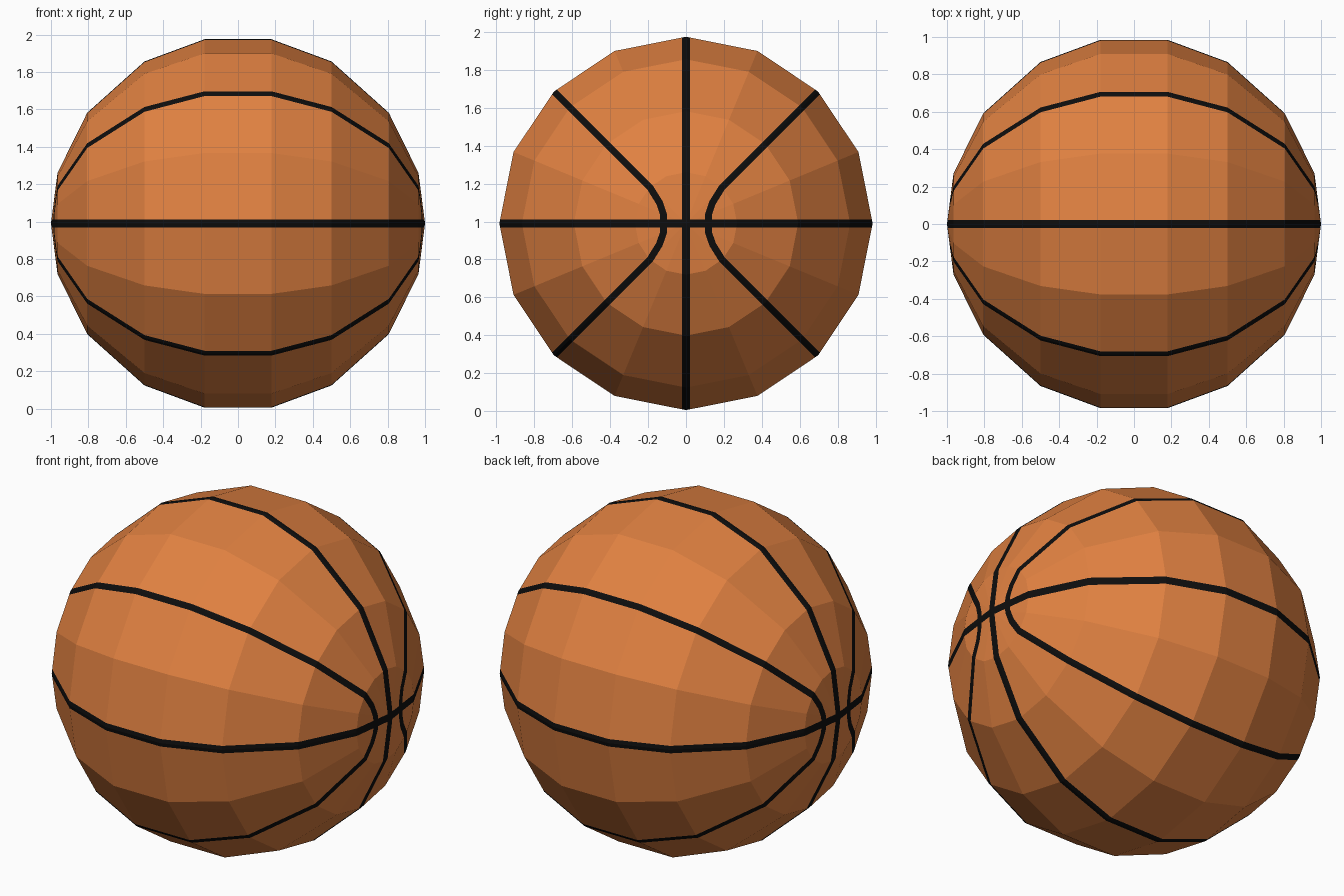
import bpy, bmesh, math
from mathutils import Vector

if "Cube" in bpy.data.objects:
    bpy.data.objects.remove(bpy.data.objects["Cube"])

CZ = 0.99           # height of the ball centre
CAP_X = 0.965       # where the end caps begin
W_MAIN, W_SIDE = 0.022, 0.018   # half widths of the seams


def material(name, rgb):
    m = bpy.data.materials.new(name)
    m.diffuse_color = (*rgb, 1)
    m.use_nodes = True
    m.node_tree.nodes["Principled BSDF"].inputs["Base Color"].default_value = m.diffuse_color
    return m


# ball: half profile spun in 16 steps about the x axis
half = [(0.178, 0.985), (0.5, 0.866), (0.806, 0.592), (CAP_X, 0.27), (1.0, 0.0)]
profile = [(-x, r) for x, r in reversed(half)] + half
bm = bmesh.new()
vs = [bm.verts.new((x, 0, r)) for x, r in profile]
es = [bm.edges.new(p) for p in zip(vs, vs[1:])]
bmesh.ops.spin(bm, geom=vs + es, cent=(0, 0, 0), axis=(1, 0, 0),
               angle=2 * math.pi, steps=16, use_duplicate=False)
bmesh.ops.remove_doubles(bm, verts=bm.verts[:], dist=1e-4)
bmesh.ops.recalc_face_normals(bm, faces=bm.faces[:])


def in_cap(f):
    return abs(f.calc_center_median().x) > CAP_X


def cut(a, b, w, test):
    """Slice chosen faces on both sides of the line a-b (in y, z)."""
    n = Vector((0, -(b[1] - a[1]), b[0] - a[0])).normalized()
    for s in (-w, w):
        faces = [f for f in bm.faces if test(f)]
        edges = {e for f in faces for e in f.edges}
        verts = {v for f in faces for v in f.verts}
        bmesh.ops.bisect_plane(bm, geom=list(verts) + list(edges) + faces, dist=1e-5,
                               plane_co=Vector((0, *a)) + n * s, plane_no=n)


def seg_dist(p, a, b):
    a, b = Vector(a), Vector(b)
    t = max(0, min(1, (p - a).dot(b - a) / (b - a).length_squared))
    return (p - a - (b - a) * t).length


# seam lines seen along x: a cross, and two bent side seams
cross = [((-1, 0), (1, 0)), ((0, -1), (0, 1))]
bend = [(0.19, 0.19), (0.14, 0.11), (0.118, 0.045),
        (0.118, -0.045), (0.14, -0.11), (0.19, -0.19)]
bends = [((s * a[0], a[1]), (s * b[0], b[1]))
         for s in (-1, 1) for a, b in zip(bend, bend[1:])]
diagonals = [((-1, -1), (1, 1)), ((-1, 1), (1, -1))]

for a, b in cross:
    cut(a, b, W_MAIN, lambda f: True)
for a, b in diagonals:
    cut(a, b, W_SIDE, lambda f: not in_cap(f))
for a, b in bends:
    cut(a, b, W_SIDE, in_cap)

# colour the faces that lie on a seam
for f in bm.faces:
    c = f.calc_center_median()
    p = Vector((c.y, c.z))
    side = bends if in_cap(f) else diagonals
    on_seam = (any(seg_dist(p, a, b) < W_MAIN for a, b in cross)
               or any(seg_dist(p, a, b) < W_SIDE for a, b in side))
    f.material_index = 1 if on_seam else 0
    f.smooth = False

me = bpy.data.meshes.new("ball")
bm.to_mesh(me)
bm.free()
me.materials.append(material("orange leather", (0.75, 0.22, 0.053)))
me.materials.append(material("black seam", (0.004, 0.004, 0.004)))
ob = bpy.data.objects.new("ball", me)
ob.location.z = CZ
bpy.context.collection.objects.link(ob)
